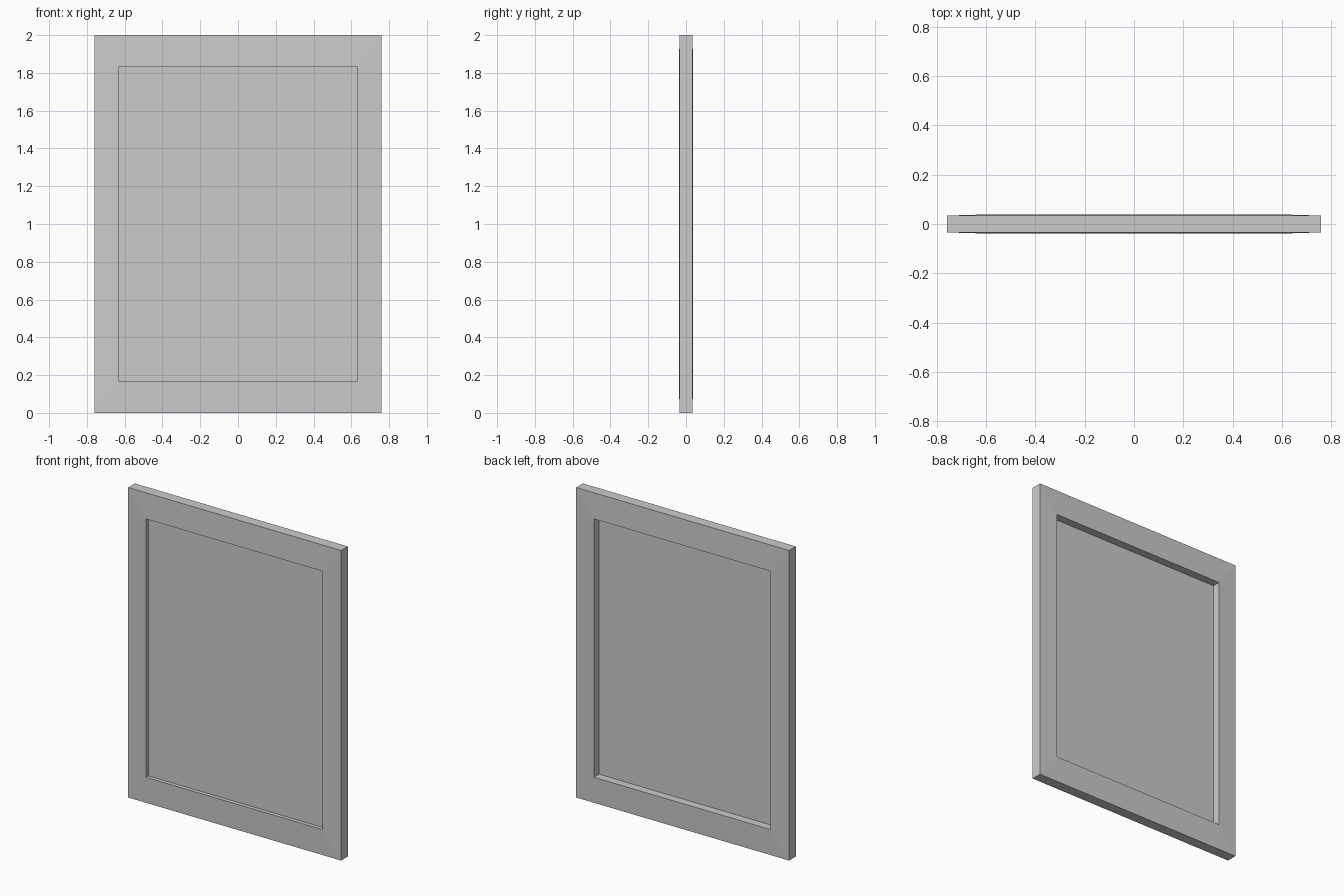
import bpy, bmesh

if "Cube" in bpy.data.objects:
    bpy.data.objects.remove(bpy.data.objects["Cube"])

CZ = 1.0            # height of the frame centre
OUT = (0.76, 1.0)   # outer half width, half height
INN = (0.63, 0.833) # opening half width, half height
Y_OUT, Y_INN = 0.034, 0.038
PANEL_Y = -0.014


def make_object(name, bm):
    bmesh.ops.recalc_face_normals(bm, faces=bm.faces)
    mesh = bpy.data.meshes.new(name)
    bm.to_mesh(mesh)
    bm.free()
    obj = bpy.data.objects.new(name, mesh)
    bpy.context.collection.objects.link(obj)
    return obj


def ring(bm, half, y):
    return [bm.verts.new((sx * half[0], y, CZ + sz * half[1]))
            for sx, sz in ((-1, -1), (1, -1), (1, 1), (-1, 1))]


# Frame: slightly tapered profile swept round the four sides
bm = bmesh.new()
rings = [ring(bm, OUT, -Y_OUT), ring(bm, INN, -Y_INN),
         ring(bm, INN, Y_INN), ring(bm, OUT, Y_OUT)]
for a, b in zip(rings, rings[1:] + rings[:1]):
    for i in range(4):
        j = (i + 1) % 4
        bm.faces.new((a[i], a[j], b[j], b[i]))
make_object("frame", bm)

# Flat panel set nearer the front of the opening
bm = bmesh.new()
bm.faces.new(ring(bm, INN, PANEL_Y))
make_object("panel", bm)
